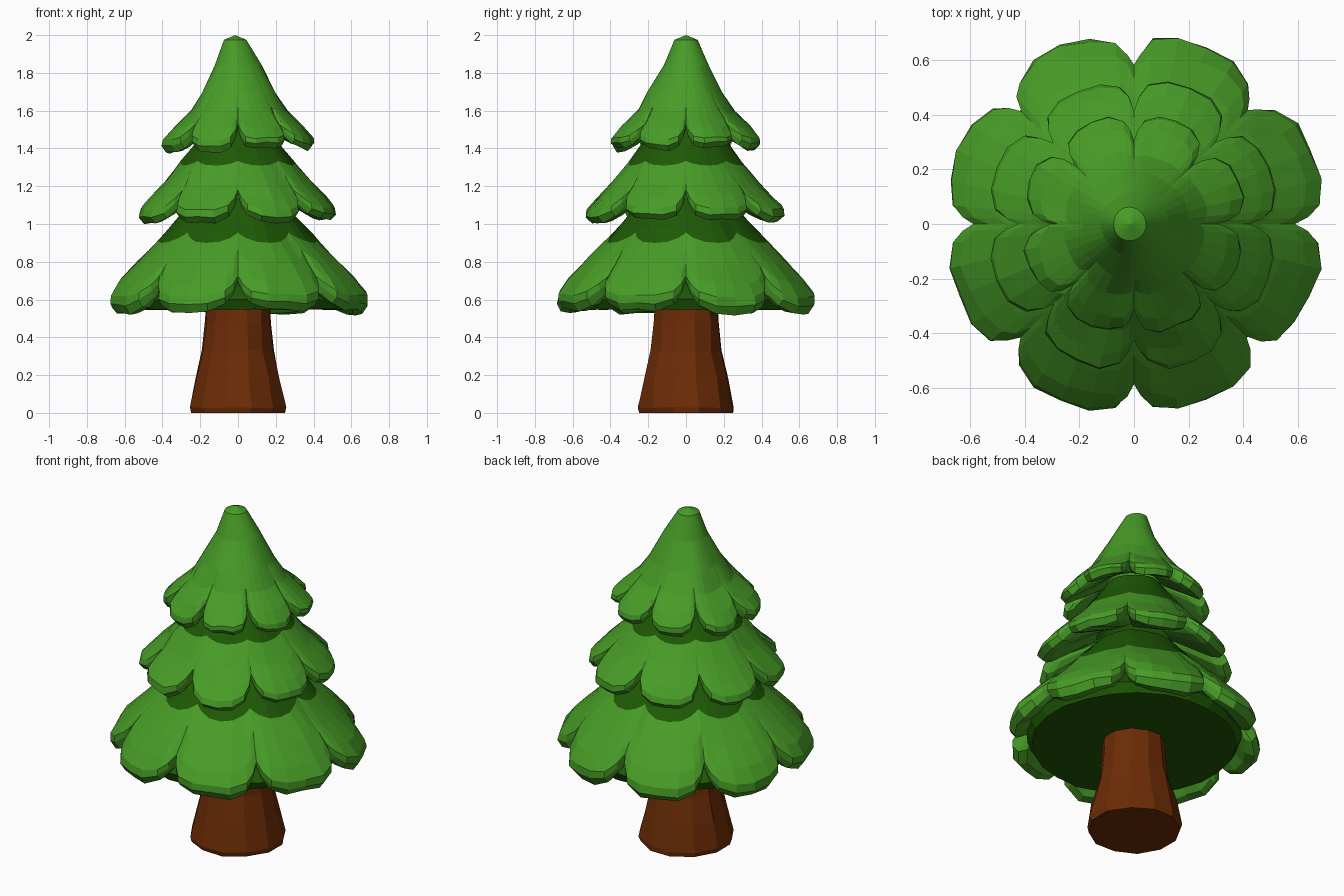
import bpy, bmesh, math, random
from mathutils import Vector, noise

if "Cube" in bpy.data.objects:
    bpy.data.objects.remove(bpy.data.objects["Cube"])

random.seed(4)


def material(name, rgb):
    m = bpy.data.materials.new(name)
    m.diffuse_color = (*rgb, 1)
    m.use_nodes = True
    m.node_tree.nodes["Principled BSDF"].inputs["Base Color"].default_value = m.diffuse_color
    return m


LIGHT = material("leaf green", (0.064, 0.335, 0.02))
DARK = material("dark green", (0.013, 0.10, 0.0015))
BARK = material("bark brown", (0.15, 0.025, 0.0018))


def finish(name, bm, mats):
    bmesh.ops.remove_doubles(bm, verts=bm.verts, dist=0.0005)
    me = bpy.data.meshes.new(name)
    bm.to_mesh(me)
    bm.free()
    for m in mats:
        me.materials.append(m)
    ob = bpy.data.objects.new(name, me)
    bpy.context.collection.objects.link(ob)
    return ob


def skin(bm, columns, dark_rows=0):
    """Join vertical columns of points into a closed ring of faces."""
    n = len(columns)
    vs = [[bm.verts.new(p) for p in col] for col in columns]
    for j in range(n):
        a, b = vs[j], vs[(j + 1) % n]
        for i in range(len(a) - 1):
            f = bm.faces.new((a[i], a[i + 1], b[i + 1], b[i]))
            f.material_index = 1 if i < dark_rows else 0
    return vs


def tier(name, lobe, notch, dark_rows):
    """Eight drooping lobes: blend from the lobe profile to the notch profile."""
    cols = []
    steps = (-1, -0.9, -0.74, -0.4, 0, 0.4, 0.74, 0.9)
    droops = [random.uniform(-0.018, 0.014) for k in range(8)]
    for k in range(8):
        for u in steps:
            ang = math.radians(22.5 + 45 * k + 22.5 * u)
            col = []
            for i, (p, q) in enumerate(zip(lobe, notch)):
                w = abs(u) ** (2.5 if i == dark_rows else 5)
                low = (1 - w) * max(0, i - 2) / (len(lobe) - 3)
                r = p[0] + (q[0] - p[0]) * w
                z = p[1] + (q[1] - p[1]) * w + droops[k] * low
                v = Vector((r * math.cos(ang), r * math.sin(ang), z))
                # uneven carved surface
                if r > 0.03:
                    bump = noise.noise(v * 7) * 0.02
                    v.x += bump * math.cos(ang)
                    v.y += bump * math.sin(ang)
                    v.z += noise.noise(v * 6 + Vector((9, 3, 5))) * 0.03 * low
                if z > 1.9:
                    v.x -= 0.015
                col.append(v)
            cols.append(col)
    bm = bmesh.new()
    skin(bm, cols, dark_rows)
    return finish(name, bm, (LIGHT, DARK))


# Foliage tiers (radius, height), top rows of the lower two are the dark band
tier("lower_branches",
     [(.22, 1.14), (.31, 1.04), (.435, .90), (.55, .79), (.645, .69), (.695, .62),
      (.70, .575), (.67, .535), (.62, .545), (.50, .67)],
     [(.22, 1.14), (.305, 1.045), (.385, .955), (.47, .865), (.535, .79), (.585, .725),
      (.575, .70), (.55, .69), (.53, .70), (.46, .73)], 2)
tier("middle_branches",
     [(.16, 1.52), (.23, 1.42), (.315, 1.31), (.40, 1.21), (.48, 1.13), (.53, 1.08),
      (.54, 1.045), (.51, 1.015), (.465, 1.025), (.20, 1.18)],
     [(.16, 1.52), (.23, 1.42), (.295, 1.335), (.35, 1.27), (.392, 1.215), (.42, 1.18),
      (.41, 1.16), (.385, 1.15), (.35, 1.165), (.20, 1.19)], 2)
tier("upper_branches",
     [(0, 2.0), (.06, 1.975), (.12, 1.84), (.20, 1.69), (.265, 1.59), (.355, 1.505),
      (.405, 1.45), (.41, 1.42), (.385, 1.39), (.35, 1.405), (.15, 1.54)],
     [(0, 2.0), (.06, 1.975), (.12, 1.84), (.193, 1.70), (.24, 1.62), (.28, 1.565),
      (.305, 1.53), (.295, 1.51), (.28, 1.505), (.25, 1.51), (.15, 1.54)], 0)


def lathe(name, profile, sides, jitter, mat):
    cols = []
    for k in range(sides):
        a = math.tau * (k + 0.5) / sides
        col = []
        for r, z in profile:
            rr = r + random.uniform(-jitter, jitter)
            aa = a + random.uniform(-jitter, jitter) * 5
            zz = z if z < 0.001 else z + random.uniform(-jitter, jitter)
            col.append((rr * math.cos(aa), rr * math.sin(aa), zz))
        cols.append(col)
    bm = bmesh.new()
    vs = skin(bm, cols)
    bm.faces.new([c[-1] for c in reversed(vs)])
    return finish(name, bm, (mat,))


# Dark core seen through the notches and from below
lathe("foliage_underside", [(.40, .80), (.50, .70), (.59, .60), (.56, .548)], 24, .004, DARK)

# Trunk flaring towards the ground
lathe("trunk", [(.17, .60), (.175, .48), (.193, .33), (.23, .18), (.26, .03), (.253, 0)],
      12, .006, BARK)
